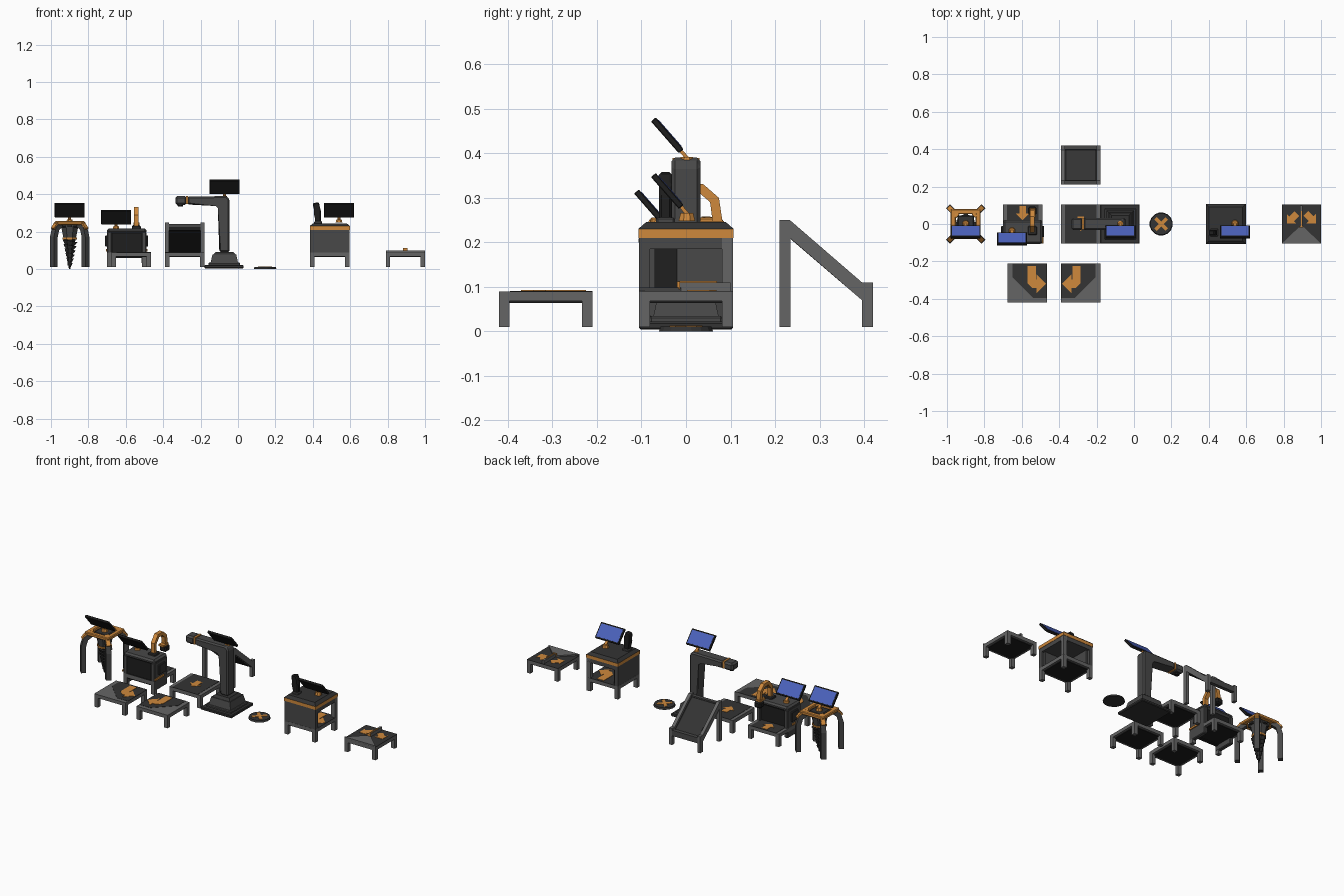
import bpy, bmesh, math
from mathutils import Matrix, Vector

if "Cube" in bpy.data.objects:
    bpy.data.objects.remove(bpy.data.objects["Cube"])


def mat(name, r, g, b):
    m = bpy.data.materials.new(name)
    m.diffuse_color = (r, g, b, 1)
    m.use_nodes = True
    m.node_tree.nodes["Principled BSDF"].inputs["Base Color"].default_value = m.diffuse_color
    return m


LIGHT = mat("light_grey", .13, .13, .13)
MID = mat("mid_grey", .065, .065, .065)
DARK = mat("dark_grey", .033, .033, .033)
BLACK = mat("black", .013, .013, .013)
ORANGE = mat("orange", .62, .25, .045)
BLUE = mat("screen_blue", .07, .12, .5)
AXES = {"xy": lambda u, v, w: (u, v, w), "xz": lambda u, v, w: (u, w, v), "yz": lambda u, v, w: (w, u, v)}


def finish(bm, name, m, bevel=0, M=None):
    if bevel:
        bmesh.ops.bevel(bm, geom=bm.edges[:], offset=bevel, segments=1, affect='EDGES')
    if M:
        bm.transform(M)
    bmesh.ops.recalc_face_normals(bm, faces=bm.faces)
    me = bpy.data.meshes.new(name)
    bm.to_mesh(me)
    bm.free()
    me.materials.append(m)
    ob = bpy.data.objects.new(name, me)
    bpy.context.collection.objects.link(ob)
    return ob


def prism(name, pts, a, b, m, plane="xy", bevel=0, M=None):
    bm = bmesh.new()
    f = AXES[plane]
    lo, hi = [[bm.verts.new(f(u, v, w)) for u, v in pts] for w in (a, b)]
    n = len(pts)
    bm.faces.new(lo)
    bm.faces.new(hi)
    for i in range(n):
        bm.faces.new((lo[i], lo[(i + 1) % n], hi[(i + 1) % n], hi[i]))
    return finish(bm, name, m, bevel, M)


def box(name, x0, x1, y0, y1, z0, z1, m, bevel=0, M=None):
    return prism(name, [(x0, y0), (x1, y0), (x1, y1), (x0, y1)], z0, z1, m, "xy", bevel, M)


def cone(name, x, y, z0, z1, r0, r1, m, n=8, M=None):
    bm = bmesh.new()
    T = Matrix.Translation((x, y, (z0 + z1) / 2)) @ Matrix.Rotation(math.pi / n, 4, 'Z')
    bmesh.ops.create_cone(bm, cap_ends=True, segments=n, radius1=r0, radius2=r1, depth=z1 - z0, matrix=T)
    return finish(bm, name, m, 0, M)


def ribbon(path, w):
    # outline of constant width around an open 2D path
    p = [Vector(q) for q in path]
    left, right = [], []
    for i, q in enumerate(p):
        d = (p[min(i + 1, len(p) - 1)] - p[max(i - 1, 0)]).normalized()
        n = Vector((-d.y, d.x)) * w / 2
        left.append(tuple(q + n))
        right.append(tuple(q - n))
    return left + right[::-1]


def screen(name, x, y, z):
    # tilted panel rising from its lower edge (y, z) towards the front
    M = Matrix.Translation((x, y, z)) @ Matrix.Rotation(math.atan2(.063, .072), 4, 'X')
    box(name + "_screen_case", -.08, .08, -.008, .006, 0, .095, BLACK, .002, M)
    box(name + "_screen_glass", -.073, .073, .006, .0075, .008, .087, BLUE, 0, M)
    box(name + "_screen_stem", -.008, .008, -.005, .003, -.025, .01, ORANGE, 0, M)
    cone(name + "_screen_foot", x, y + .012, z - .032, z - .014, .02, .015, ORANGE)


H = .105
STRAIGHT = [(-.018, .04), (.018, .04), (.018, 0), (.037, 0), (0, -.037), (-.037, 0), (-.018, 0)]
TURN = [(0, .09), (.045, .09), (.045, .018), (.05, .018), (.05, .045), (.1, -.005), (.05, -.055),
        (.05, -.028), (.028, -.028), (0, 0)]
TURN_BELT = [(-.08, H), (H, H), (H, -.08), (.03, -.08), (-.08, .03)]


def tile(name, x, y, belt, arrows):
    # conveyor table: four legs, slab, dark belt and direction arrows
    M = Matrix.Translation((x, y, 0))
    for i, sx in enumerate((-1, 1)):
        for j, sy in enumerate((-1, 1)):
            box(f"{name}_leg_{i}{j}", sx * H, sx * .081, sy * H, sy * .081, .01, .07, LIGHT, 0, M)
    box(name + "_slab", -H, H, -H, H, .068, .089, LIGHT, 0, M)
    box(name + "_underside", -.09, .09, -.09, .09, .064, .068, BLACK, 0, M)
    prism(name + "_belt", belt, .088, .0905, DARK, "xy", 0, M)
    for k, a in enumerate(arrows):
        prism(f"{name}_arrow_{k}", a, .09, .0925, ORANGE, "xy", 0, M)


def moved(pts, dx, dy, ang=0):
    c, s = math.cos(ang), math.sin(ang)
    return [(c * u - s * v + dx, s * u + c * v + dy) for u, v in pts]


def flip(pts):
    return [(-u, v) for u, v in pts]


LANE = [(-.085, -H), (.085, -H), (.085, H), (-.085, H)]

# conveyor tiles
tile("turn_right_conveyor", -.57, -.315, TURN_BELT, [TURN])
tile("turn_left_conveyor", -.285, -.315, flip(TURN_BELT), [flip(TURN)])
tile("feed_conveyor", -.285, 0, LANE, [moved(STRAIGHT, 0, 0)])
tile("press_conveyor", -.595, 0, LANE, [moved(STRAIGHT, 0, .057)])
tile("cutter_conveyor", .491, 0, TURN_BELT, [TURN])
slant = moved(STRAIGHT, -.052, .028, -math.pi / 4)
tile("splitter", .895, 0, [(-H, -H), (H, -H), (H, H), (-H, H)], [slant, flip(slant)])

# splitter wedge and divider fin
S = Matrix.Translation((.895, 0, 0))
prism("splitter_wedge", [(0, -.005), (-H, -H), (H, -H)], .089, .098, LIGHT, "xy", 0, S)
box("splitter_fin", -.007, .007, -.015, .1, .09, .11, LIGHT, 0, S)
box("splitter_fin_cap", -.003, .003, -.017, .07, .108, .113, ORANGE, 0, S)
box("splitter_fin_tip", -.012, .012, -.02, -.013, .095, .112, ORANGE, 0, S)

# drill rig: arched legs, orange top frame, tapered housing and bit
for k in range(4):
    M = Matrix.Translation((-.9, 0, 0)) @ Matrix.Rotation(math.pi / 4 + k * math.pi / 2, 4, 'Z')
    path = [(.12, .01), (.12, .17), (.107, .215), (.075, .24)]
    prism(f"drill_leg_{k}", ribbon(path, .028), -.015, .015, MID, "xz", 0, M)
    prism(f"drill_leg_strip_{k}", ribbon([(.125, .215), (.1, .245), (.06, .251)], .014), -.012, .012, ORANGE, "xz", 0, M)
    R = Matrix.Translation((-.9, 0, 0)) @ Matrix.Rotation(k * math.pi / 2, 4, 'Z')
    box(f"drill_frame_bar_{k}", -.08, .08, .053, .08, .236, .256, ORANGE, .004, R)
cone("drill_housing", -.9, 0, .165, .24, .036, .052, MID)
box("drill_motor_cap", -.945, -.855, -.045, .045, .222, .25, DARK, .006)
for k in range(4):
    M = Matrix.Translation((-.9, 0, 0)) @ Matrix.Rotation(k * math.pi / 2, 4, 'Z')
    box(f"drill_brace_{k}", -.012, .012, .03, .06, .225, .242, DARK, 0, M)
cone("drill_ring", -.9, 0, .158, .168, .042, .042, ORANGE)
cone("drill_core", -.9, 0, .0, .16, .004, .034, BLACK)
for k in range(6):
    z = .022 + k * .023
    r = .014 + k * .0056
    M = Matrix.Translation((-.9, 0, z)) @ Matrix.Rotation(.18, 4, 'Y')
    cone(f"drill_flute_{k}", 0, 0, -.004, .014, r * .75, r + .002, DARK, 8, M)
screen("drill", -.9, -.01, .28)

# press: housing over the front half of its conveyor
box("press_wall_left", -.7, -.675, -.105, .02, .03, .2, MID, .004)
box("press_wall_right", -.515, -.49, -.105, .02, .03, .2, MID, .004)
box("press_front_panel", -.677, -.513, -.1, -.08, .06, .195, BLACK)
box("press_back_panel", -.677, -.513, -.0, .012, .094, .195, BLACK)
box("press_roof", -.7, -.49, -.107, .022, .19, .218, MID, .01)
for i, x in enumerate((-.704, -.486)):
    box(f"press_side_vent_{i}", x - .006, x + .006, -.07, -.01, .12, .18, DARK, .003)
    box(f"press_side_light_{i}", x - .003, x + .003, -.105, -.02, .095, .106, ORANGE)
screen("press", -.652, -.048, .243)
arm = [(-.035, .215), (-.035, .285), (-.005, .322), (.035, .32), (.064, .295), (.071, .245)]
prism("press_arm", ribbon(arm, .022), -.556, -.531, ORANGE, "yz")
box("press_arm_foot", -.568, -.519, -.058, -.012, .212, .23, DARK, .004)
box("press_arm_wrist", -.56, -.527, .035, .085, .236, .248, ORANGE)
box("press_arm_head", -.566, -.521, .048, .093, .2, .238, BLACK, .008)

# crane: stepped pedestal, bent column and reaching arm
box("crane_base_plate", -.18, .03, -H, H, .004, .022, DARK, .004)
box("crane_base_step", -.158, .012, -.082, .082, .018, .034, MID, .004)
cone("crane_pedestal", -.073, 0, .03, .078, .105, .09, MID, 4)
cone("crane_collar", -.073, 0, .078, .092, .085, .065, DARK, 4)
bent = [(-.27, .345), (-.27, .388), (-.06, .39), (-.045, .372), (-.045, .09), (-.1, .09), (-.1, .33), (-.117, .345)]
prism("crane_column", bent, -.033, .033, MID, "xz", .008)
box("crane_arm_end", -.335, -.273, -.033, .033, .343, .39, MID, .01)
box("crane_arm_ring", -.279, -.268, -.03, .03, .347, .3895, ORANGE)
cone("crane_nozzle", -.308, 0, .335, .35, .014, .02, BLACK)
screen("crane", -.073, -.01, .405)

# ramp: two stepped side frames with a sloping tray between
side = [(.21, .01), (.235, .01), (.235, .208), (.395, .07), (.395, .01), (.42, .01), (.42, .11), (.395, .11), (.233, .25), (.21, .25)]
for i, x in enumerate((-.39, -.2)):
    prism(f"ramp_side_{i}", side, x, x + .02, LIGHT, "yz")
prism("ramp_tray", [(.213, .207), (.235, .207), (.395, .07), (.418, .07), (.418, .09), (.395, .092), (.233, .232), (.213, .232)],
      -.372, -.198, BLACK, "yz")
prism("ramp_belt", [(.235, .229), (.395, .091), (.395, .094), (.235, .2325)], -.362, -.208, DARK, "yz")
box("ramp_lower_lip", -.372, -.198, .398, .42, .066, .1, MID)
box("ramp_upper_lip", -.372, -.198, .21, .232, .224, .24, MID)

# disc marker with a cross
cone("marker_disc", .145, 0, 0, .011, .062, .058, DARK, 16)
for k in (1, -1):
    M = Matrix.Translation((.145, 0, 0)) @ Matrix.Rotation(k * math.pi / 4, 4, 'Z')
    box(f"marker_cross_{k}", -.043, .043, -.009, .009, .01, .0135, ORANGE, 0, M)

# cutter: open to the right and back
C = Matrix.Translation((.491, 0, 0))
for i, sx in enumerate((-1, 1)):
    for j, sy in enumerate((-1, 1)):
        box(f"cutter_post_{i}{j}", sx * H, sx * .081, sy * H, sy * .081, .085, .21, LIGHT if i + j == 2 else MID, 0, C)
box("cutter_front_wall", -.09, .09, -.104, -.07, .07, .21, MID, 0, C)
box("cutter_left_wall", -.104, -.07, -.09, .09, .07, .21, MID, 0, C)
prism("cutter_inner_corner", [(-.07, -.07), (-.02, -.07), (-.07, -.02)], .09, .19, DARK, "xy", 0, C)
box("cutter_ceiling", -H, H, -H, H, .185, .212, MID, 0, C)
box("cutter_orange_band", -.107, .107, -.107, .107, .21, .23, ORANGE, 0, C)
cone("cutter_roof", .491, 0, .23, .245, .107 * 2 ** .5, .09 * 2 ** .5, DARK, 4)
screen("cutter", .54, -.01, .28)
pipe = [(.428, .24), (.428, .3), (.422, .325), (.415, .355)]
prism("cutter_chimney", ribbon(pipe, .034), -.061, -.031, BLACK, "xz", .006)
box("cutter_chimney_collar", .407, .449, -.067, -.025, .24, .256, MID, .004)
